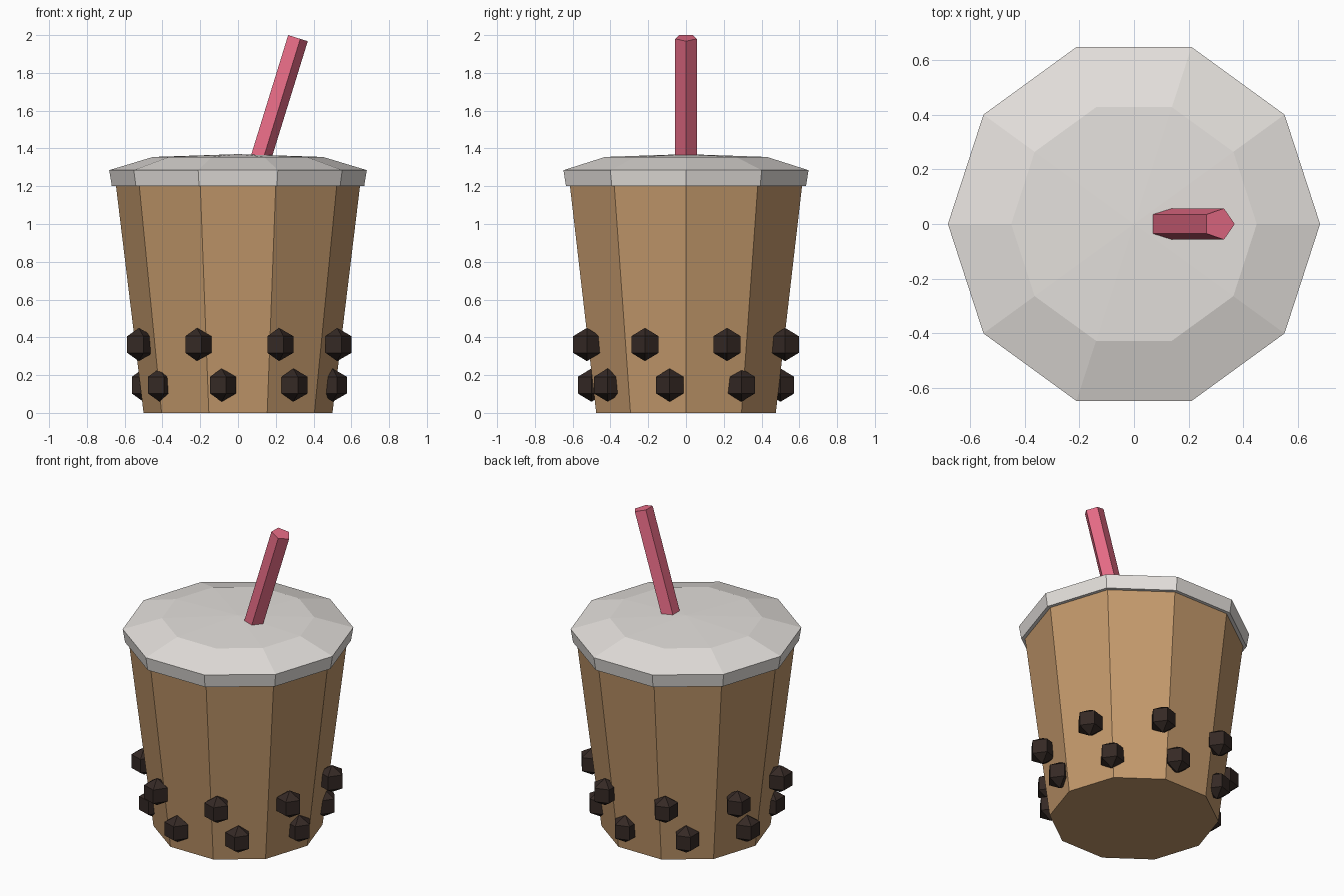
import bpy, math
from mathutils import Matrix, Vector

if "Cube" in bpy.data.objects:
    bpy.data.objects.remove(bpy.data.objects["Cube"])


def material(name, rgb):
    m = bpy.data.materials.new(name)
    m.diffuse_color = (*rgb, 1)
    m.use_nodes = True
    m.node_tree.nodes["Principled BSDF"].inputs["Base Color"].default_value = m.diffuse_color
    return m


TEA = material("milk_tea", (0.55, 0.32, 0.15))
LID = material("lid_white", (0.78, 0.75, 0.72))
PINK = material("straw_pink", (0.80, 0.15, 0.24))
DARK = material("pearl_dark", (0.035, 0.022, 0.018))


def lathe(name, profile, sides, mat):
    """Spin (radius, z) points around z; radius 0 ends become a single apex, others an n-gon cap."""
    verts, faces, rings = [], [], []
    for r, z in profile:
        n = sides if r > 0 else 1
        rings.append([len(verts) + i for i in range(n)])
        for i in range(n):
            a = math.tau * i / sides
            verts.append((r * math.cos(a), r * math.sin(a), z))
    for lo, hi in zip(rings, rings[1:]):
        for i in range(sides):
            j = (i + 1) % sides
            if len(hi) == 1:
                faces.append((lo[i], lo[j], hi[0]))
            elif len(lo) == 1:
                faces.append((lo[0], hi[j], hi[i]))
            else:
                faces.append((lo[i], lo[j], hi[j], hi[i]))
    if len(rings[0]) > 1:
        faces.append(rings[0][::-1])
    if len(rings[-1]) > 1:
        faces.append(rings[-1])
    mesh = bpy.data.meshes.new(name)
    mesh.from_pydata(verts, [], faces)
    mesh.materials.append(mat)
    obj = bpy.data.objects.new(name, mesh)
    bpy.context.collection.objects.link(obj)
    return obj


# Tapered cup and shallow domed lid, both ten-sided
lathe("cup", [(0.50, 0), (0.647, 1.21)], 10, TEA)
lathe("lid", [(0.668, 1.20), (0.682, 1.285), (0.45, 1.355), (0, 1.37)], 10, LID)

# Five-sided straw, leaning towards +x
straw = lathe("straw", [(0.06, -0.85), (0.06, 0)], 5, PINK)
straw.matrix_world = Matrix.Translation((0.312, 0, 1.9855)) @ Matrix.Rotation(0.3, 4, 'Y')

# Two rings of eight faceted pearls
P = 0.088
pearl_profile = [(0, -P), (P * 0.866, -P / 2), (P * 0.866, P / 2), (0, P)]
for row, (radius, z, start) in {"lower": (0.508, 0.147, 35.2),
                                "upper": (0.568, 0.362, 22.5)}.items():
    for k in range(8):
        a = math.radians(start + 45 * k)
        pearl = lathe(f"{row}_pearl_{k + 1}", pearl_profile, 5, DARK)
        pearl.location = Vector((radius * math.cos(a), radius * math.sin(a), z))
